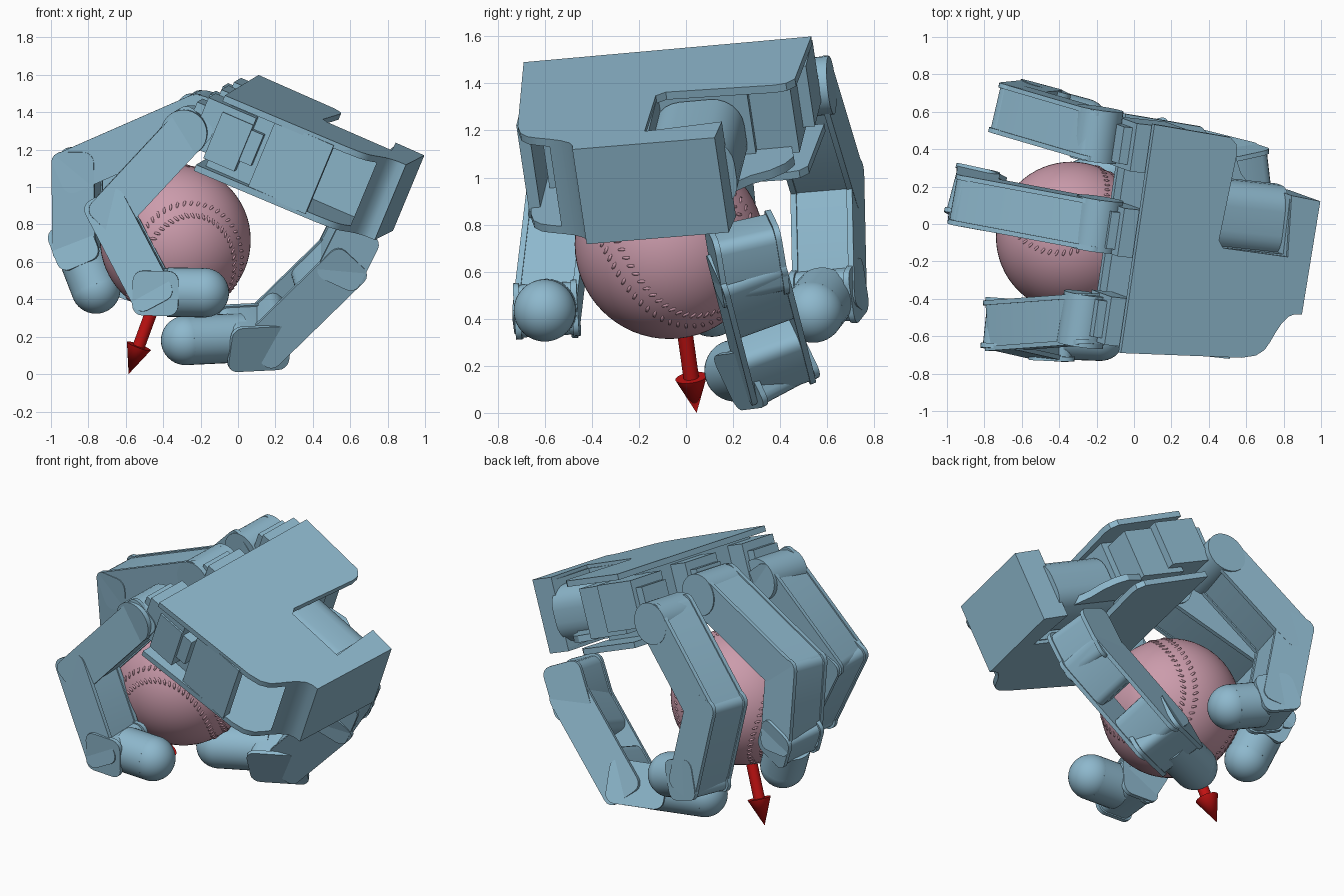
import bpy, bmesh, math
from mathutils import Vector, Matrix

cube = bpy.data.objects.get("Cube")
if cube:
    bpy.data.objects.remove(cube, do_unlink=True)


def material(name, rgb):
    m = bpy.data.materials.new(name)
    m.use_nodes = True
    m.diffuse_color = (*rgb, 1)
    m.node_tree.nodes["Principled BSDF"].inputs["Base Color"].default_value = (*rgb, 1)
    return m


BLUE = material("steel blue", (0.27, 0.48, 0.61))
PINK = material("dusty pink", (0.60, 0.33, 0.41))
RED = material("red", (0.55, 0.006, 0.006))


def finish(name, bm, mat, frame=Matrix(), angle=30):
    bmesh.ops.recalc_face_normals(bm, faces=bm.faces)
    mesh = bpy.data.meshes.new(name)
    bm.to_mesh(mesh)
    bm.free()
    mesh.materials.append(mat)
    for p in mesh.polygons:
        p.use_smooth = True
    mesh.set_sharp_from_angle(angle=math.radians(angle))
    ob = bpy.data.objects.new(name, mesh)
    ob.matrix_world = frame
    bpy.context.collection.objects.link(ob)


def frame_of(x, y, z, origin):
    m = Matrix((x, y, z)).transposed().to_4x4()
    m.translation = origin
    return m


def prism(name, outline, low, high, frame):
    bm = bmesh.new()
    face = bm.faces.new([bm.verts.new((x, y, low)) for x, y in outline])
    top = bmesh.ops.extrude_face_region(bm, geom=[face])["geom"]
    bmesh.ops.translate(bm, vec=(0, 0, high - low),
                        verts=[v for v in top if isinstance(v, bmesh.types.BMVert)])
    finish(name, bm, BLUE, frame)


def box(name, u, v, n, frame):
    prism(name, [(u[0], v[0]), (u[1], v[0]), (u[1], v[1]), (u[0], v[1])], *n, frame)


def rounded(x0, x1, h, r, steps=4):
    # rounded rectangle profile, half height h
    pts = []
    for i, (cx, cy) in enumerate(((x1 - r, h - r), (x0 + r, h - r), (x0 + r, r - h), (x1 - r, r - h))):
        for k in range(steps + 1):
            a = math.pi / 2 * (i + k / steps)
            pts.append((cx + r * math.cos(a), cy + r * math.sin(a)))
    return pts


def rod(name, a, b, r1, r2, mat=BLUE):
    a, b = Vector(a), Vector(b)
    bm = bmesh.new()
    rot = (b - a).to_track_quat("Z", "Y").to_matrix().to_4x4()
    bmesh.ops.create_cone(bm, cap_ends=True, segments=32, radius1=r1, radius2=r2,
                          depth=(b - a).length, matrix=Matrix.Translation((a + b) / 2) @ rot)
    finish(name, bm, mat)


def ball_shape(name, c, r, mat, seg=40):
    bm = bmesh.new()
    bmesh.ops.create_uvsphere(bm, u_segments=seg, v_segments=seg // 2, radius=r,
                              matrix=Matrix.Translation(c))
    finish(name, bm, mat, angle=60)


# ---- Palm: two plates with a front wall, wrist block and servos between them
V = Vector((0.145, 0.985, 0.088)).normalized()
U = Vector((0.915, -0.1, -0.395))
U = (U - V * U.dot(V)).normalized()
N = U.cross(V)
PALM = frame_of(U, V, N, (-0.07, -0.69, 1.49))

scoop = [(0.7, 0.045), (0.78, 0.065), (0.825, 0.1), (0.85, 0.145), (0.872, 0.195),
         (0.9, 0.25), (0.936, 0.293), (0.97, 0.308), (1.01, 0.312)]
notch = [(1.02, 0.926), (0.85, 0.94), (0.88, 0.61), (0.5, 0.62), (0.47, 0.66)]
corner = [(0.5, 1.13), (0.49, 1.18), (0.45, 1.215)]
plate = [(0, 0)] + scoop + notch + corner + [(0, 1.24)]
prism("palm_top_plate", plate, -0.035, 0, PALM)
prism("palm_bottom_plate", plate, -0.44, -0.405, PALM)
box("palm_front_wall", (0.3, 0.64), (0.03, 0.08), (-0.42, -0.02), PALM)
prism("wrist_block", scoop[4:] + notch[:2] + [(0.86, 0.61)], -0.42, -0.02, PALM)
box("notch_wall", (0.42, 0.88), (0.57, 0.62), (-0.42, -0.02), PALM)
box("palm_core", (0.04, 0.44), (0.1, 1.0), (-0.42, -0.02), PALM)
box("back_servo", (0.1, 0.4), (1.0, 1.18), (-0.36, -0.06), PALM)
box("front_servo", (0.02, 0.2), (0.02, 0.2), (-0.36, -0.09), PALM)
box("front_servo_horn", (0.2, 0.27), (0.04, 0.2), (-0.3, -0.12), PALM)
for i, v in enumerate((0.16, 0.64, 1.1)):
    box(f"finger_servo_{i}", (-0.08, 0.2), (v - 0.13, v + 0.13), (-0.33, -0.05), PALM)
    box(f"finger_servo_cap_{i}", (-0.13, 0), (v - 0.1, v + 0.1), (-0.28, -0.1), PALM)

# ---- Thumb mount in the palm notch: rounded housing and a thin shelf
housing = frame_of(V, N, U, PALM @ Vector((0, 0.6, -0.23)))
prism("thumb_housing", rounded(-0.02, 0.37, 0.17, 0.13, 6), 0.45, 0.87, housing)
prism("thumb_shelf", [(0.4, 0.9), (0.4, 1.15), (0.51, 1.17), (0.58, 1.14), (0.64, 1.08),
                      (0.68, 1.0), (0.76, 0.92)], -0.37, -0.33, PALM)


# ---- Fingers: every link is a rounded body between two side plates
def link(name, a, b, w, width, thick=0.23, start=0.1, end=0.09, gap=False):
    a, b, w = Vector(a), Vector(b), Vector(w)
    d = (b - a).normalized()
    w = (w - d * w.dot(d)).normalized()
    f = frame_of(d, w.cross(d), w, a)
    length = (b - a).length
    half = width / 2
    x0, x1 = 0.015 - start, length + end - 0.015
    spans = [(x0, length * 0.45), (length * 0.65, x1)] if gap else [(x0, x1)]
    for i, span in enumerate(spans):
        prism(f"{name}_body_{i}", rounded(*span, thick / 2 - 0.008, 0.05), 0.02 - half, half - 0.02, f)
    for side, lo in (("right", -half), ("left", half - 0.025)):
        prism(f"{name}_{side}_plate", rounded(-start, length + end, thick / 2, 0.055),
              lo, lo + 0.025, f)


def finger(name, joints, w, width=0.27, gap=False, thick=0.23, box_part=0.45):
    pts = [Vector(p) for p in joints]
    for part, a, b in zip(("proximal", "middle"), pts, pts[1:3]):
        link(f"{name}_{part}", a, b, w, width, thick, gap=gap and part == "middle")
    knuckle, tip = pts[-2:]
    link(name + "_distal", knuckle, knuckle.lerp(tip, box_part), w, width, thick + 0.01,
         start=0.1, end=0.02)
    rod(name + "_tip_sleeve", knuckle.lerp(tip, 0.3), tip, 0.132, 0.132)
    ball_shape(name + "_tip", tip, 0.132, BLUE)


finger("front_finger", [(-0.27, -0.51, 1.3), (-0.68, -0.54, 0.86),
                        (-0.46, -0.59, 0.44), (-0.18, -0.6, 0.435)], (0.04, 1, 0.06))
finger("middle_finger", [(-0.22, 0.0, 1.38), (-0.86, 0.12, 1.1),
                         (-0.855, 0.16, 0.7), (-0.76, 0.11, 0.455)], (0.18, 0.98, 0.08))
finger("back_finger", [(-0.22, 0.48, 1.38), (-0.63, 0.6, 0.98),
                       (-0.53, 0.61, 0.52), (-0.27, 0.54, 0.43)], (0.22, 0.96, 0.08))
finger("thumb", [(0.6, 0.25, 0.71), (0.54, 0.27, 0.59), (0.14, 0.37, 0.2), (-0.28, 0.21, 0.18)],
       (0, 0.9, 0.43), 0.29, True, 0.25, 0.5)
for name, a in (("front", (-0.27, -0.51, 1.3)), ("middle", (-0.2, 0.0, 1.38)), ("back", (-0.2, 0.48, 1.38))):
    rod(name + "_finger_pivot", Vector(a) - V * 0.14, Vector(a) + V * 0.14, 0.125, 0.125)

# ---- Stitched ball
C, R = Vector((-0.335, -0.07, 0.717)), 0.403
ball_shape("ball", C, R, PINK, seg=64)
lobe = Vector((0.2, -0.78, -0.58)).normalized()
up = Vector((0.1, -0.5, 0.7))
up = (up - lobe * up.dot(lobe)).normalized()
side = up.cross(lobe)


def seam(t):
    x = 0.75 * math.cos(t) + 0.25 * math.cos(3 * t)
    y = 0.75 * math.sin(t) - 0.25 * math.sin(3 * t)
    z = 0.866 * math.sin(2 * t)
    h = math.sqrt(0.5)
    return (lobe * (x + y) * h + side * (y - x) * h + up * z).normalized()


bm = bmesh.new()
COUNT = 110
for i in range(COUNT):
    t = 2 * math.pi * i / COUNT
    p = seam(t)
    along = (seam(t + 0.01) - p).normalized()
    across = p.cross(along).normalized()
    for s in (-1, 1):
        pos = (p + across * s * 0.09).normalized()
        lean = (across + along * s * 0.5).normalized()
        m = frame_of(lean, pos.cross(lean).normalized(), pos, C + pos * R)
        bmesh.ops.create_icosphere(bm, subdivisions=1, radius=1,
                                   matrix=m @ Matrix.Diagonal((0.022, 0.008, 0.006, 1)))
finish("ball_stitches", bm, PINK, angle=80)

# ---- Arrow
neck = (-0.53, 0.022, 0.15)
rod("arrow_shaft", (-0.42, -0.02, 0.45), neck, 0.033, 0.033, RED)
rod("arrow_head", neck, (-0.585, 0.045, 0.0), 0.068, 0, RED)
